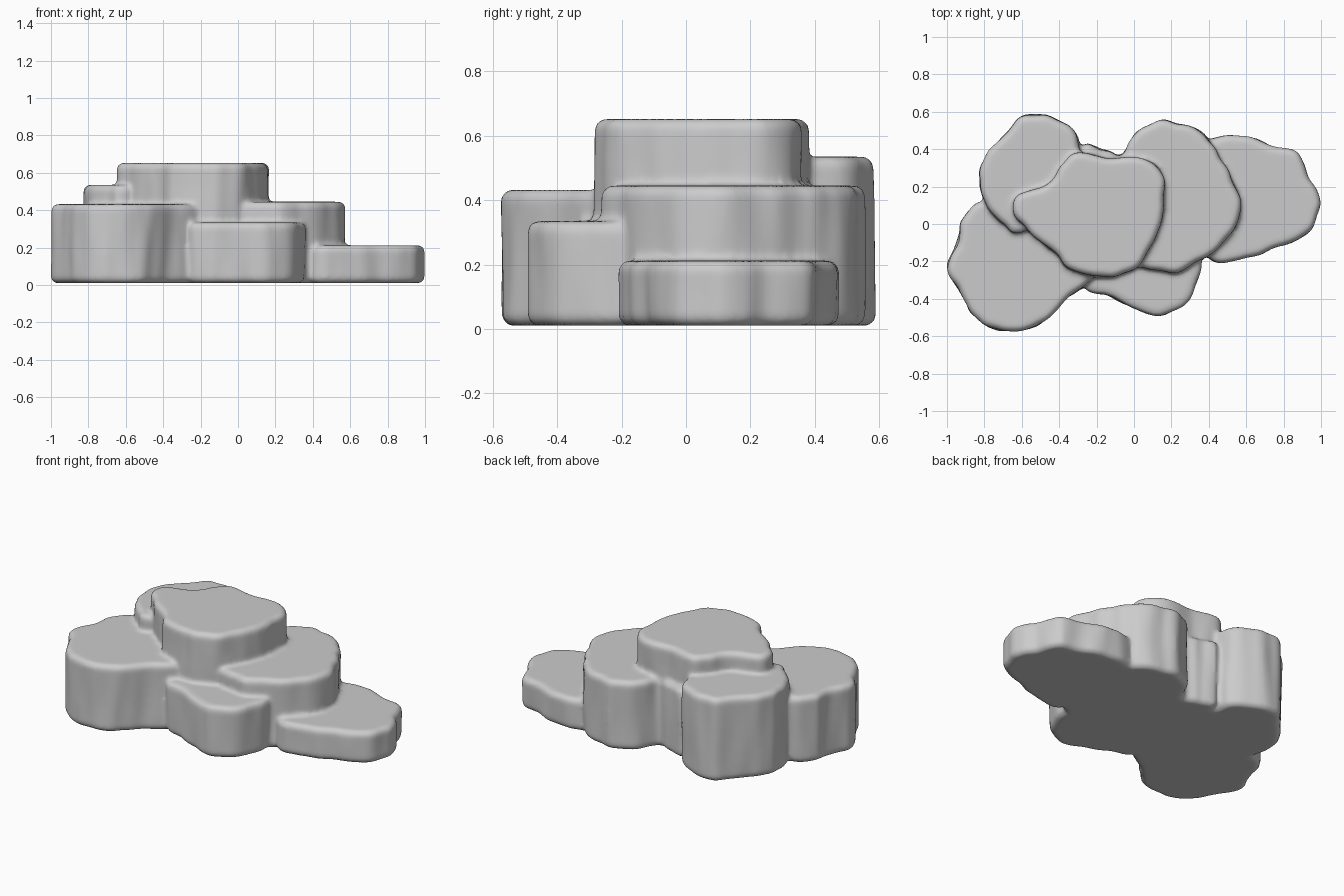
import bpy, bmesh, math
from mathutils import Vector, noise

if "Cube" in bpy.data.objects:
    bpy.data.objects.remove(bpy.data.objects["Cube"])

BASE = 0.01


def smooth_outline(pts, steps=8):
    """Closed Catmull-Rom loop with small rocky scallops."""
    p = [Vector((x, y, 0)) for x, y in pts]
    n, out = len(p), []
    for i in range(n):
        a, b, c, d = p[i - 1], p[i], p[(i + 1) % n], p[(i + 2) % n]
        for k in range(steps):
            t = k / steps
            q = 0.5 * (2 * b + (c - a) * t + (2 * a - 5 * b + 4 * c - d) * t * t
                       + (3 * b - a - 3 * c + d) * t ** 3)
            out.append(q)
    return out


def add_slab(bm, pts, top):
    """Rounded-edge slab lofted from inset rings of the outline."""
    loop = smooth_outline(pts)
    n = len(loop)
    normals = []
    for i in range(n):
        t = loop[(i + 1) % n] - loop[i - 1]
        normals.append(Vector((-t.y, t.x, 0)).normalized())
    area = sum(loop[i - 1].cross(loop[i]).z for i in range(n))
    sign = 1 if area > 0 else -1
    profile = [(0.028, BASE), (0.008, BASE + 0.01), (0, BASE + 0.03)]
    for k in range(1, 6):
        profile.append((0, BASE + 0.03 + (top - 0.06 - BASE) * k / 6))
    profile += [(0, top - 0.03), (0.008, top - 0.01), (0.028, top)]
    rings = []
    for inset, z in profile:
        ring = []
        for q, nm in zip(loop, normals):
            wob = noise.noise(Vector((q.x * 11, q.y * 11, z * 2.5 + top * 20))) * 0.013
            v = q + nm * sign * (inset + wob)
            ring.append(bm.verts.new((v.x, v.y, z)))
        rings.append(ring)
    for lo, hi in zip(rings, rings[1:]):
        for i in range(n):
            bm.faces.new((lo[i - 1], lo[i], hi[i], hi[i - 1]))
    bm.faces.new(rings[0])
    bm.faces.new(rings[-1])


bm = bmesh.new()
# summit
add_slab(bm, [(-.64, .06), (-.62, .16), (-.49, .20), (-.42, .25), (-.38, .32), (-.3, .38),
              (-.15, .36), (.07, .34), (.16, .25), (.16, .08), (.11, -.09), (.03, -.22),
              (-.1, -.28), (-.24, -.28), (-.36, -.23), (-.45, -.13), (-.55, -.06)], 0.652)
# back left terrace
add_slab(bm, [(-.83, .25), (-.79, .37), (-.7, .47), (-.6, .57), (-.46, .58), (-.34, .51),
              (-.29, .4), (-.3, .15), (-.6, -.04), (-.7, .0), (-.79, .1)], 0.535)
# front left terrace
add_slab(bm, [(-1, -.23), (-.94, -.09), (-.92, .02), (-.8, .12), (-.5, .1), (-.25, -.1),
              (-.2, -.27), (-.36, -.4), (-.48, -.52), (-.61, -.57), (-.75, -.56),
              (-.87, -.48), (-.93, -.36)], 0.432)
# right middle terrace
add_slab(bm, [(-.28, .38), (-.16, .39), (-.07, .37), (.0, .48), (.1, .54), (.2, .55), (.36, .49),
              (.45, .37), (.53, .23), (.57, .06), (.48, -.1), (.35, -.2), (.22, -.26),
              (.05, -.23), (-.2, -.2)], 0.445)
# low right ledge
add_slab(bm, [(.3, .42), (.42, .46), (.6, .47), (.73, .42), (.87, .38), (.93, .25), (1.0, .12),
              (.95, -.03), (.82, -.1), (.65, -.17), (.48, -.21), (.38, -.16), (.3, 0)], 0.212)
# front ledge
add_slab(bm, [(.36, -.2), (.33, -.34), (.26, -.44), (.14, -.49), (.0, -.45), (-.13, -.39),
              (-.26, -.34), (-.3, -.15), (0, 0), (.3, -.08)], 0.335)

bmesh.ops.recalc_face_normals(bm, faces=bm.faces)
mesh = bpy.data.meshes.new("terraced_rock")
bm.to_mesh(mesh)
bm.free()
rock = bpy.data.objects.new("terraced_rock", mesh)
bpy.context.collection.objects.link(rock)

# fuse the slabs into one worn stone surface
rem = rock.modifiers.new("fuse", 'REMESH')
rem.mode = 'VOXEL'
rem.voxel_size = 0.013
rem.use_smooth_shade = True
sm = rock.modifiers.new("wear", 'SMOOTH')
sm.factor = 0.5
sm.iterations = 4
